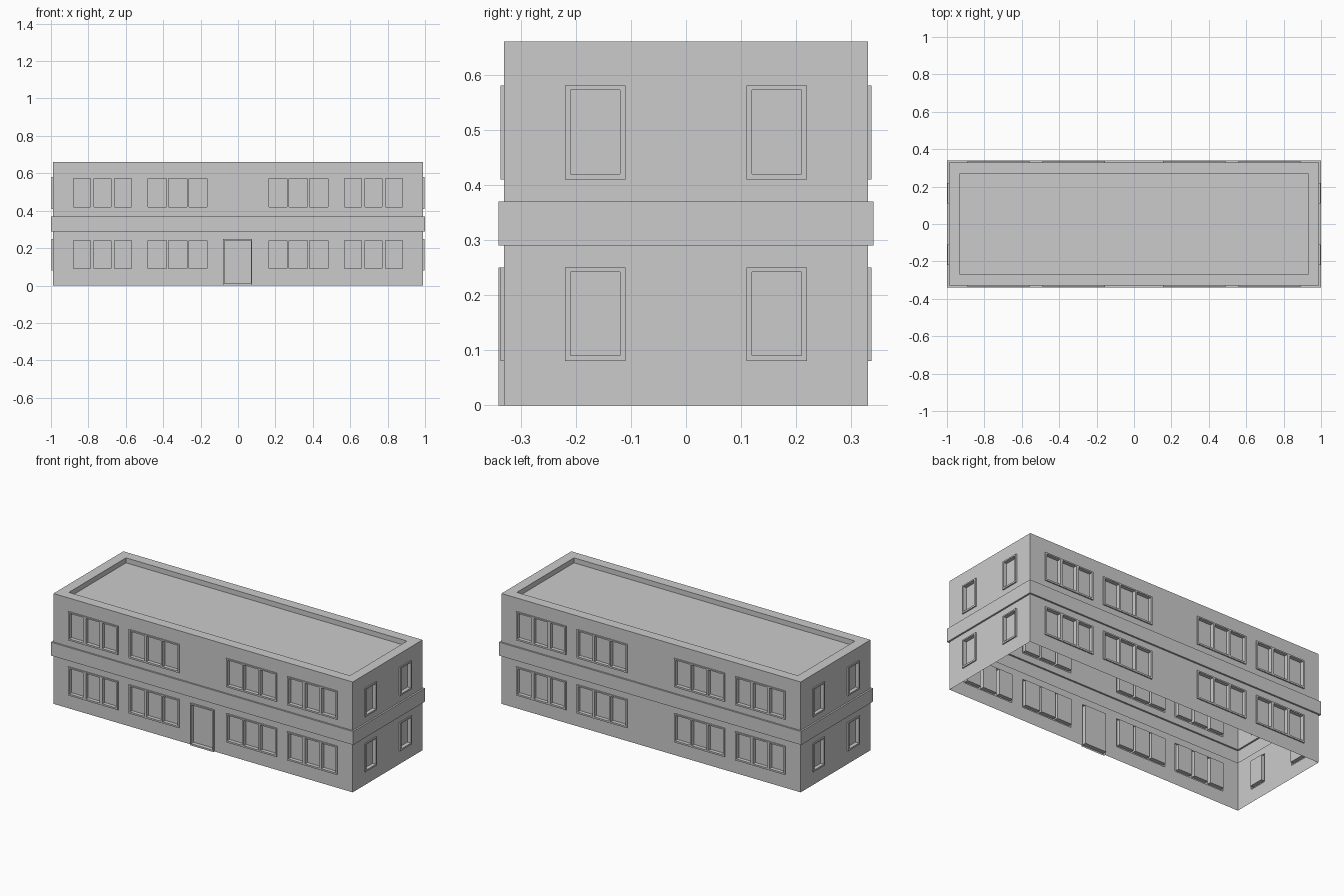
import bpy, bmesh
from math import pi
from mathutils import Matrix

if "Cube" in bpy.data.objects:
    bpy.data.objects.remove(bpy.data.objects["Cube"])

HX, HY, H = 0.99, 0.33, 0.66           # wall half sizes and height
BAND_LO, BAND_HI = 0.29, 0.37
PROUD, RECESS = 0.007, -0.015          # frame and pane offsets from the wall


def finish(bm, name):
    bmesh.ops.remove_doubles(bm, verts=bm.verts, dist=1e-5)
    me = bpy.data.meshes.new(name)
    bm.to_mesh(me)
    bm.free()
    ob = bpy.data.objects.new(name, me)
    bpy.context.collection.objects.link(ob)
    return ob


def opening(u0, u1, z0, z1, panes=1, mullion=0.0, proud=PROUD, edge=0.01):
    """Raised frame followed by its sunken panes: (u0, u1, z0, z1, offset)."""
    rects = [(u0, u1, z0, z1, proud)]
    w = (u1 - u0 - 2 * edge - (panes - 1) * mullion) / panes
    for i in range(panes):
        a = u0 + edge + i * (w + mullion)
        rects.append((a, a + w, z0 + 0.01, z1 - 0.008, RECESS))
    return rects


def wall(name, half, dist, angle, z_lo, z_hi, rects):
    """Thin wall whose grid cells are pushed in or out by the rectangles."""
    us = sorted({round(v, 5) for r in rects for v in r[:2]} | {-half, half})
    zs = sorted({round(v, 5) for r in rects for v in r[2:4]} | {z_lo, z_hi})

    def offset(i, j):
        u, z = (us[i] + us[i + 1]) / 2, (zs[j] + zs[j + 1]) / 2
        d = 0.0
        for a, b, c, e, o in rects:
            if a < u < b and c < z < e:
                d = o
        return d

    bm = bmesh.new()

    def quad(*pts):
        bm.faces.new([bm.verts.new((u, -dist - d, z)) for u, z, d in pts])

    for i in range(len(us) - 1):
        for j in range(len(zs) - 1):
            u0, u1, z0, z1, d = us[i], us[i + 1], zs[j], zs[j + 1], offset(i, j)
            quad((u0, z0, d), (u1, z0, d), (u1, z1, d), (u0, z1, d))
            if i + 2 < len(us) and offset(i + 1, j) != d:
                e = offset(i + 1, j)
                quad((u1, z0, d), (u1, z0, e), (u1, z1, e), (u1, z1, d))
            if j + 2 < len(zs) and offset(i, j + 1) != d:
                e = offset(i, j + 1)
                quad((u0, z1, d), (u1, z1, d), (u1, z1, e), (u0, z1, e))
    bmesh.ops.transform(bm, matrix=Matrix.Rotation(angle, 4, 'Z'), verts=bm.verts)
    finish(bm, name)


def ring_shell(name, profile, cap):
    """Rectangular rings joined in order; profile is (outward offset, z)."""
    bm = bmesh.new()
    rings = [[bm.verts.new((sx * (HX + o), sy * (HY + o), z))
              for sx, sy in ((-1, -1), (1, -1), (1, 1), (-1, 1))]
             for o, z in profile]
    for lo, hi in zip(rings, rings[1:]):
        for k in range(4):
            n = (k + 1) % 4
            bm.faces.new((lo[k], lo[n], hi[n], hi[k]))
    if cap:
        bm.faces.new(rings[-1])
    finish(bm, name)


# Walls with windows, one storey at a time
storeys = (("lower", 0.0, BAND_LO, 0.08), ("upper", BAND_HI, H, 0.41))
for label, lo, hi, sill in storeys:
    head = sill + 0.17
    long_rects, short_rects = [], []
    for a, b, m in ((0.155, 0.49, 0.012), (0.56, 0.89, 0.018)):
        long_rects += opening(a, b, sill, head, 3, m)
        long_rects += opening(-b, -a, sill, head, 3, m)
    for a, b in ((0.11, 0.22), (-0.22, -0.11)):
        short_rects += opening(a, b, sill, head)
    # Front door, lower storey only
    door = opening(-0.08, 0.076, 0.0, 0.25, proud=0.01, edge=0.007) if lo == 0 else []
    wall(label + "_front_wall", HX, HY, 0, lo, hi, long_rects + door)
    wall(label + "_back_wall", HX, HY, pi, lo, hi, long_rects)
    wall(label + "_right_wall", HY, HX, pi / 2, lo, hi, short_rects)
    wall(label + "_left_wall", HY, HX, -pi / 2, lo, hi, short_rects)

# Projecting band between the storeys
ring_shell("floor_band", [(0, BAND_LO), (0.01, BAND_LO), (0.01, BAND_HI), (0, BAND_HI)], False)

# Parapet rim and sunken flat roof
ring_shell("roof", [(0, H), (-0.06, H), (-0.06, H - 0.03)], True)
